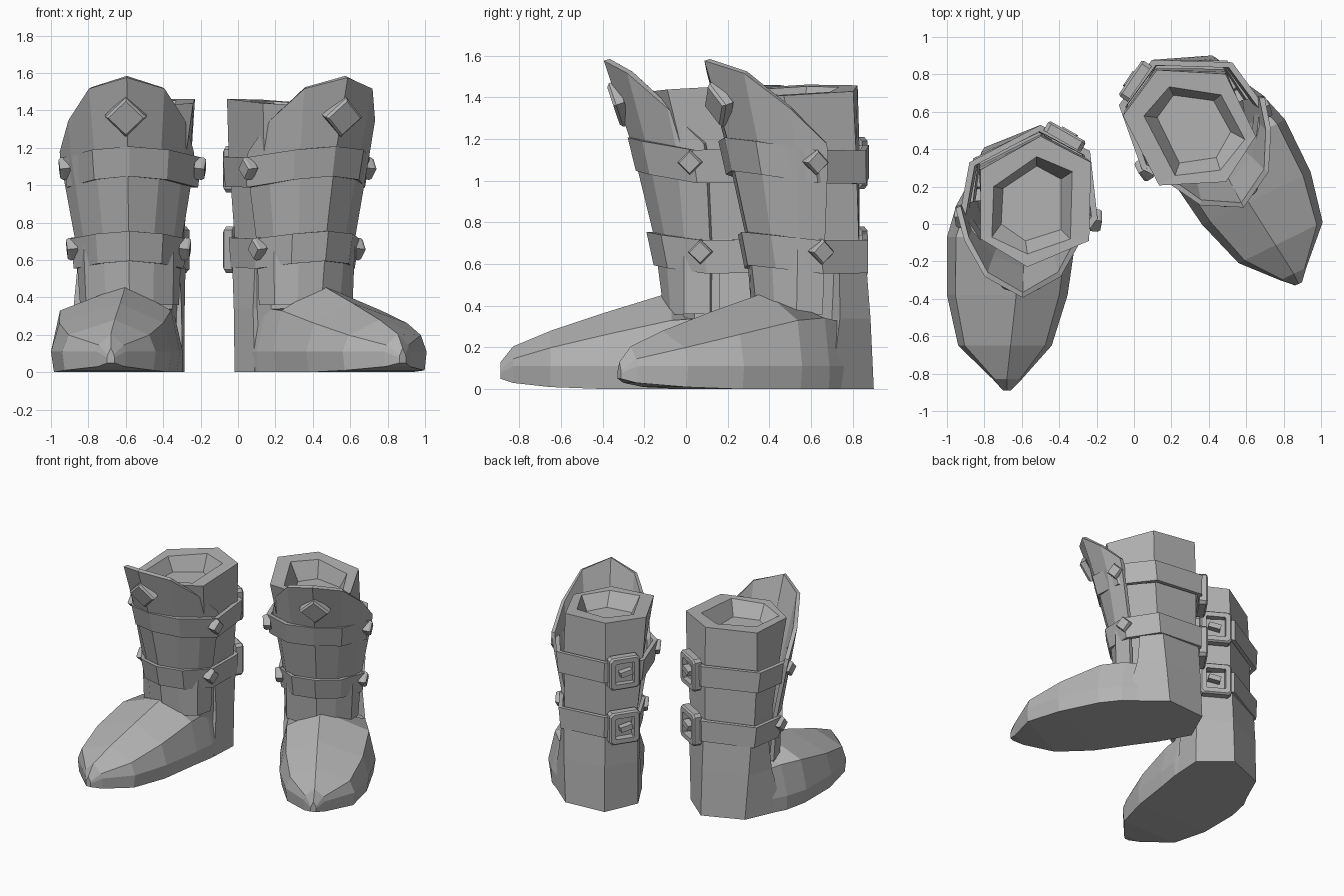
import bpy, bmesh, math
from mathutils import Matrix, Vector

if "Cube" in bpy.data.objects:
    bpy.data.objects.remove(bpy.data.objects["Cube"], do_unlink=True)

grey = bpy.data.materials.new("worn grey leather")
grey.use_nodes = True
COLOUR = (0.45, 0.45, 0.45, 1)
grey.diffuse_color = COLOUR
grey.node_tree.nodes["Principled BSDF"].inputs["Base Color"].default_value = COLOUR

# Placement of the two mirrored boots
PLACES = {
    "right": Matrix.Scale(-1, 4, (1, 0, 0)),
    "left": Matrix.Translation((-0.121, 0.182, 0)) @ Matrix.Rotation(math.radians(26), 4, "Z"),
}


def make(name, build, thickness=0):
    """Make one part for each boot; build(bm) fills the mesh."""
    for side, matrix in PLACES.items():
        bm = bmesh.new()
        build(bm)
        bm.transform(matrix)
        bmesh.ops.recalc_face_normals(bm, faces=bm.faces)
        mesh = bpy.data.meshes.new(f"{side}_{name}")
        bm.to_mesh(mesh)
        bm.free()
        mesh.materials.append(grey)
        obj = bpy.data.objects.new(f"{side}_{name}", mesh)
        bpy.context.collection.objects.link(obj)
        if thickness:
            solid = obj.modifiers.new("thickness", "SOLIDIFY")
            solid.thickness = thickness
            solid.offset = 0


def loft(bm, rings, closed=True, wrap=False):
    """Bridge rings of equal length; wrap joins the last ring to the first."""
    rows = [[bm.verts.new(p) for p in ring] for ring in rings]
    n = len(rows[0])
    pairs = list(zip(rows, rows[1:])) + ([(rows[-1], rows[0])] if wrap else [])
    for a, b in pairs:
        for i in range(n if closed else n - 1):
            j = (i + 1) % n
            bm.faces.new((a[i], a[j], b[j], b[i]))
    if closed and not wrap:
        bm.faces.new(rows[0])
        bm.faces.new(rows[-1])


def at(points, z):
    return [(x, y, z) for x, y in points]


# Leg tube with a thick rim and shallow hexagonal opening
def leg(bm):
    low = [(.5, .48), (.29, .36), (.35, .04), (.57, -.06), (.78, .04), (.82, .32)]
    mid = [(.5, .48), (.25, .35), (.28, -.02), (.57, -.17), (.81, -.02), (.83, .3)]
    top = [(.5, .47), (.23, .33), (.24, -.09), (.57, -.23), (.82, -.08), (.82, .29)]
    hole = [(.52, .36), (.33, .28), (.34, -.08), (.57, -.16), (.76, -.07), (.75, .2)]
    floor = [(.52, .31), (.39, .24), (.39, -.03), (.58, -.09), (.71, 0), (.7, .19)]

    def tilted(points):
        return [(x, y, 1.425 + .07 * max(y, 0) - .05 * (x - .5)) for x, y in points]
    loft(bm, [at(low, .1), at(low, .72), at(mid, 1.15), tilted(top), tilted(hole), at(floor, 1.32)])


make("leg", leg)


# Shin guard rising to a pointed front flap
def shin_guard(bm):
    # Half rows from the centre outward: offset, depth, height
    halves = [
        [(0, -.09, .36), (.12, -.06, .36), (.22, .0, .36), (.25, .12, .36)],
        [(0, -.14, .74), (.13, -.09, .74), (.23, .0, .72), (.27, .12, .7)],
        [(0, -.25, 1.19), (.17, -.18, 1.18), (.29, -.04, 1.16), (.345, .1, 1.13)],
        [(0, -.38, 1.58), (.195, -.27, 1.52), (.30, -.08, 1.35), (.345, .09, 1.18)],
    ]
    rings = []
    for k, half in enumerate(halves):
        cx = .58 + .005 * k
        rings.append([(cx - x, y, z) for x, y, z in reversed(half[1:])]
                     + [(cx + x, y, z) for x, y, z in half])
    loft(bm, rings, closed=False)


make("shin_guard", shin_guard, .03)


# Front of the foot, lofted from toe to instep
def foot(bm):
    # depth, inner x, outer x, crest x, crest height, sole height
    stations = [
        (-.89, .66, .70, .68, .13, .05), (-.83, .60, .755, .68, .205, .03),
        (-.65, .44, .94, .66, .28, .01), (-.38, .355, 1.0, .63, .37, 0),
        (-.07, .31, 1.0, .60, .465, 0), (.1, .295, .95, .60, .36, 0),
        (.22, .30, .885, .60, .34, 0),
    ]
    rings = []
    for y, a, b, crest, top, sole in stations:
        mid, half = (a + b) / 2, (b - a) / 2
        s, h, base = (.84, .95, .99) if y > 0 else (.86, .71, .95)
        wide = min(.11, top * .6)
        rings.append([(mid - base * half, y, sole), (a, y, wide),
                      (mid - s * half, y, top * h), (crest, y, top),
                      (mid + s * half, y, top * h), (b, y, wide),
                      (mid + base * half, y, sole)])
    loft(bm, rings)


make("foot", foot)


# Heel counter standing up behind the ankle
def heel_counter(bm):
    loft(bm, [
        at([(.93, .12), (.80, .41), (.5, .53), (.285, .35), (.297, .13)], 0),
        at([(.88, .19), (.815, .385), (.5, .515), (.285, .36), (.302, .16)], .34),
        at([(.855, .2), (.82, .36), (.5, .50), (.28, .37), (.315, .16)], .6),
    ])


make("heel_counter", heel_counter)

# Two strap rings, arched up at front and back
STRAPS = {
    "upper": (1.14, [(.58, -.28), (.78, -.21), (.935, .03), (.88, .33),
                     (.5, .53), (.235, .39), (.195, .03), (.37, -.21)]),
    "lower": (.71, [(.58, -.19), (.76, -.12), (.895, .08), (.86, .35),
                    (.5, .525), (.265, .38), (.275, .08), (.40, -.12)]),
}


def strap(bm, z, outline):
    def ring(scale, drop, taper=1):
        return [(.56 + (x - .56) * scale * taper, .13 + (y - .13) * scale + (1 - taper) * (.5 - y),
                 z - drop + .065 * ((y - .2) / .47) ** 2) for x, y in outline]
    loft(bm, [ring(1, .16, .95), ring(1, 0), ring(.91, 0), ring(.91, .16, .95)], wrap=True)


def facing(centre, normal):
    """Frame whose local z points along normal and local y points upward."""
    n = Vector(normal).normalized()
    right = Vector((0, 0, 1)).cross(n).normalized()
    up = n.cross(right)
    return Matrix.Translation(centre) @ Matrix((right, up, n)).transposed().to_4x4()


# Diamond stud with a slightly smaller front
def stud(bm, centre, normal, size, depth):
    frame = facing(centre, normal)

    def diamond(r, d):
        return [frame @ Vector(p) for p in ((r, 0, d), (0, r, d), (-r, 0, d), (0, -r, d))]
    loft(bm, [diamond(size, -.02), diamond(size, depth * .6), diamond(size * .85, depth)])


# Chamfered buckle frame with a slanted prong
def buckle(bm, centre, normal):
    frame = facing(centre, normal)

    def outline(w, h, c, d):
        corners = [(w, h - c), (w - c, h), (c - w, h), (-w, h - c),
                   (-w, c - h), (c - w, -h), (w - c, -h), (w, c - h)]
        return [frame @ Vector((x, y, d)) for x, y in corners]
    loft(bm, [outline(.115, .125, .02, -.02), outline(.115, .125, .02, .03),
              outline(.105, .115, .02, .042), outline(.07, .08, .005, .042),
              outline(.07, .08, .005, -.02)], wrap=True)
    prong = (frame @ Matrix.Translation((.01, 0, .025)) @ Matrix.Rotation(math.radians(12), 4, "Z")
             @ Matrix.Diagonal((.09, .04, .05, 1)))
    bmesh.ops.create_cube(bm, size=1, matrix=prong)


for label, (z, outline) in STRAPS.items():
    make(f"{label}_strap", lambda bm: strap(bm, z, outline))
    outer, inner = outline[2], outline[6]
    mid_z = z - .05
    make(f"{label}_outer_stud",
         lambda bm: stud(bm, (outer[0] - .015, outer[1] + .01, mid_z), (1, -.05, -.1), .06, .035))
    make(f"{label}_inner_stud",
         lambda bm: stud(bm, (inner[0] + .015, inner[1] - .01, mid_z), (-1, -.1, -.1), .06, .035))
    make(f"{label}_buckle", lambda bm: buckle(bm, (.375, .46, mid_z - .005), (-.5, .866, 0)))

# Large diamond on the flap
make("flap_diamond", lambda bm: stud(bm, (.6, -.315, 1.37), (0, -.95, -.32), .11, .035))
